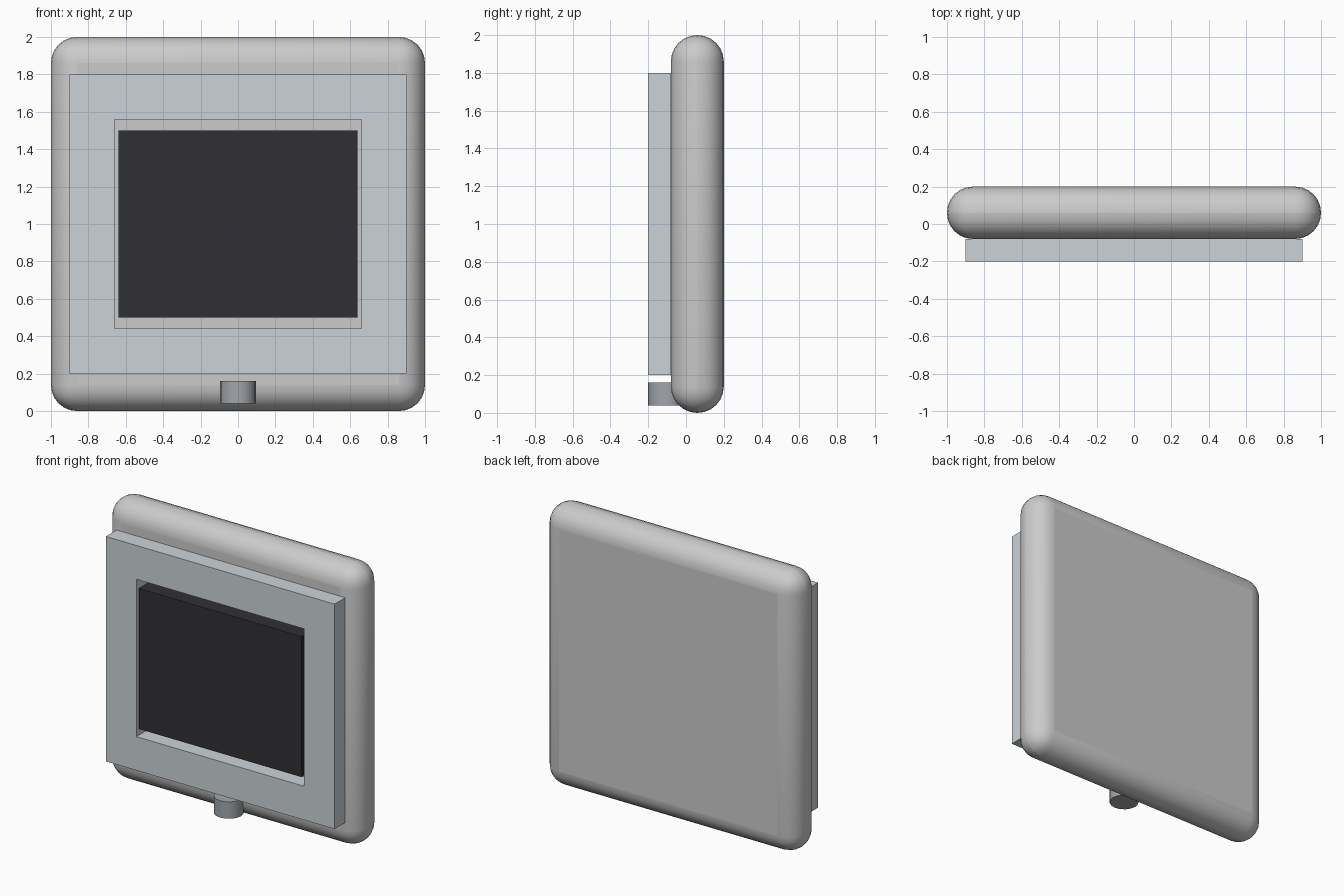
import bpy, math

if "Cube" in bpy.data.objects:
    bpy.data.objects.remove(bpy.data.objects["Cube"])


def material(name, rgb):
    m = bpy.data.materials.new(name)
    m.diffuse_color = (*rgb, 1)
    m.use_nodes = True
    m.node_tree.nodes["Principled BSDF"].inputs["Base Color"].default_value = m.diffuse_color
    return m


def box(name, x, y, z, mat=None):
    """Axis-aligned box from (min, max) pairs."""
    pairs = (x, y, z)
    bpy.ops.mesh.primitive_cube_add(size=1, location=[(a + b) / 2 for a, b in pairs])
    ob = bpy.context.object
    ob.name = name
    ob.scale = [b - a for a, b in pairs]
    bpy.ops.object.transform_apply(location=False, rotation=False, scale=True)
    if mat:
        ob.data.materials.append(mat)
    return ob


frame_grey = material("frame_grey", (0.60, 0.65, 0.68))
screen_black = material("screen_black", (0.03, 0.03, 0.035))
knob_grey = material("knob_grey", (0.36, 0.38, 0.41))

# Rounded casing
casing = box("casing", (-1, 1), (-0.08, 0.2), (0, 2))
bevel = casing.modifiers.new("rounding", "BEVEL")
bevel.width = 0.139
bevel.segments = 6
bpy.ops.object.shade_smooth_by_angle(angle=math.radians(40))

# Rectangular bezel: one closed ring joined front to back
outer = [(-0.9, 0.2), (0.9, 0.2), (0.9, 1.8), (-0.9, 1.8)]
inner = [(-0.66, 0.44), (0.66, 0.44), (0.66, 1.56), (-0.66, 1.56)]
verts = [(x, y, z) for y in (-0.2, -0.08) for x, z in outer + inner]
faces = []
for i in range(4):
    j = (i + 1) % 4
    faces += [(i, j, j + 4, i + 4), (i + 8, i + 12, j + 12, j + 8),
              (i, i + 8, j + 8, j), (i + 4, j + 4, j + 12, i + 12)]
mesh = bpy.data.meshes.new("bezel")
mesh.from_pydata(verts, [], faces)
mesh.materials.append(frame_grey)
bezel = bpy.data.objects.new("bezel", mesh)
bpy.context.collection.objects.link(bezel)

# Dark screen block inside the bezel
box("screen", (-0.64, 0.64), (-0.2, -0.08), (0.5, 1.5), screen_black)

# Upright round button under the bezel
bpy.ops.mesh.primitive_cylinder_add(vertices=16, radius=0.097, depth=0.12,
                                    location=(0, -0.103, 0.10))
button = bpy.context.object
button.name = "button"
button.data.materials.append(knob_grey)
bpy.ops.object.shade_smooth_by_angle(angle=math.radians(40))
